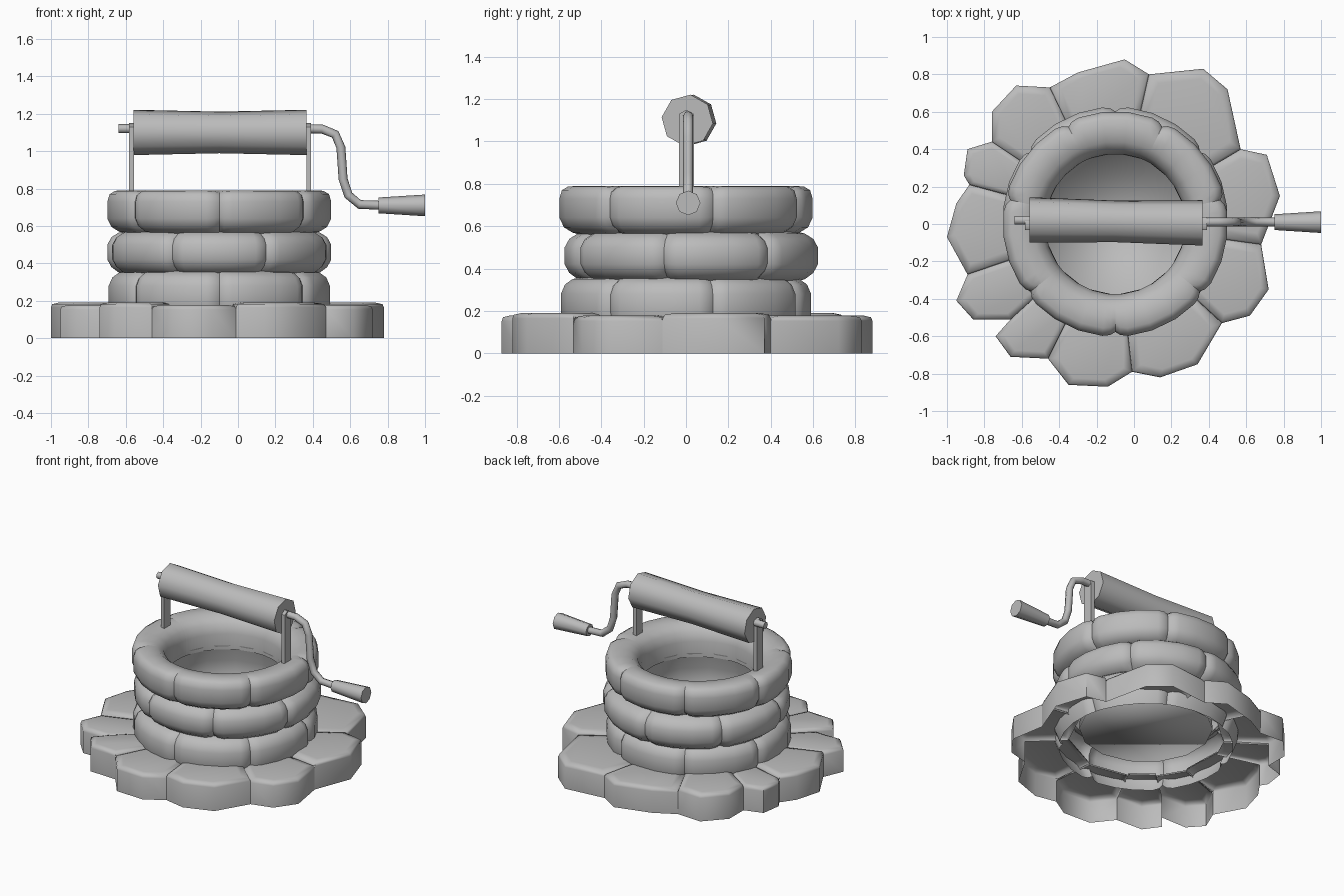
import bpy
import bmesh
import math
from mathutils import Vector

default = bpy.data.objects.get("Cube")
if default:
    bpy.data.objects.remove(default, do_unlink=True)

CX = -0.1  # the well shaft stands left of the crank

stone = bpy.data.materials.new("plain grey")
stone.use_nodes = True
GREY = (0.5, 0.5, 0.5, 1)
stone.diffuse_color = GREY
stone.node_tree.nodes["Principled BSDF"].inputs["Base Color"].default_value = GREY


def finish(name, bm, angle=60):
    """Turn a bmesh into a smooth shaded object."""
    bmesh.ops.remove_doubles(bm, verts=bm.verts, dist=0.0005)
    mesh = bpy.data.meshes.new(name)
    bm.to_mesh(mesh)
    bm.free()
    mesh.materials.append(stone)
    obj = bpy.data.objects.new(name, mesh)
    bpy.context.collection.objects.link(obj)
    bpy.ops.object.select_all(action='DESELECT')
    obj.select_set(True)
    bpy.context.view_layer.objects.active = obj
    bpy.ops.object.shade_smooth_by_angle(angle=math.radians(angle))
    return obj


def loft(bm, loops, closed=True, cap_start=False, cap_end=False):
    """Bridge successive rows of points with quads."""
    rows = [[bm.verts.new(p) for p in loop] for loop in loops]
    count = len(rows[0])
    for a, b in zip(rows, rows[1:]):
        for i in range(count if closed else count - 1):
            j = (i + 1) % count
            bm.faces.new((a[i], a[j], b[j], b[i]))
    if cap_start:
        bm.faces.new(rows[0])
    if cap_end:
        bm.faces.new(rows[-1])
    bmesh.ops.recalc_face_normals(bm, faces=bm.faces)


def tube(name, path, radii, sides=8, phase=0.0):
    """Capped tube along a path of x, y, z points, bending in the xz plane."""
    pts = [Vector(p) for p in path]
    loops = []
    for i, p in enumerate(pts):
        d = pts[min(i + 1, len(pts) - 1)] - pts[max(i - 1, 0)]
        normal = Vector((-d.z, 0, d.x)).normalized()
        loops.append([p + radii[i] * (math.sin(phase + math.tau * k / sides) * normal
                      + math.cos(phase + math.tau * k / sides) * Vector((0, 1, 0)))
                      for k in range(sides)])
    bm = bmesh.new()
    loft(bm, loops, cap_start=True, cap_end=True)
    return finish(name, bm)


# Paving: outer corners of each slab; neighbours share the notch between them
slabs = [
    [(.08, .80), (.37, .83), (.50, .72)],
    [(.57, .40), (.71, .37), (.78, .15)],
    [(.68, -.11), (.72, -.35), (.62, -.49)],
    [(.47, -.53), (.34, -.75), (.14, -.82)],
    [(-.01, -.79), (-.14, -.87), (-.35, -.86)],
    [(-.46, -.72), (-.66, -.71), (-.74, -.60)],
    [(-.66, -.51), (-.86, -.51), (-.95, -.41)],
    [(-.89, -.27), (-1, -.07), (-.95, .11)],
    [(-.88, .21), (-.91, .26), (-.89, .40)],
    [(-.76, .44), (-.76, .60), (-.63, .74)],
    [(-.45, .73), (-.30, .81), (-.05, .88)],
]


def toward_shaft(p, radius):
    d = Vector((p[0] - CX, p[1])).normalized() * radius
    return (CX + d.x, d.y)


for i, slab in enumerate(slabs):
    outer = slab + [slabs[(i + 1) % len(slabs)][0]]
    inner = [toward_shaft(outer[-1], 0.5), toward_shaft(outer[0], 0.5)]
    outline = [Vector(p) for p in outer + inner]
    centre = sum(outline, Vector((0, 0))) / len(outline)
    height = 0.19 if i % 2 else 0.178
    loops = []
    for z, scale in ((0, 1), (height - .025, 1), (height - .008, .965), (height, .78)):
        loops.append([(*(centre + (p - centre) * scale), z) for p in outline])
    bm = bmesh.new()
    loft(bm, loops, cap_end=True)
    # slabs are hollow underneath: only the outer walls reach the ground
    hidden = list(bm.faces)[len(outer) - 1:len(outline)]
    bmesh.ops.delete(bm, geom=hidden, context='FACES')
    finish(f"paving_slab_{i + 1}", bm)

# Shaft: three staggered courses of seven rounded stones
STONES = 7
STEP = math.tau / STONES


def course(name, profile, start, y_shift=0.0):
    axis = Vector((CX, y_shift))
    mid_z = sum(p[1] for p in profile) / len(profile)
    for n in range(STONES):
        loops = []
        for t, dent in ((0, .025), (.05, .008), (.13, 0), (.37, 0),
                        (.63, 0), (.87, 0), (.95, .008), (1, .025)):
            a = start + (n + t) * STEP
            loop = []
            for r, z in profile:
                # only the outer skin sinks in toward the joint
                if r > .52:
                    r -= dent
                    z += (mid_z - z) * dent * 4
                loop.append((CX + r * math.cos(a), y_shift + r * math.sin(a), z))
            loops.append(loop)
        bm = bmesh.new()
        loft(bm, loops, closed=False)
        # make the skin face outward from the shaft
        skin = max(bm.faces, key=lambda f: (f.calc_center_median().xy - axis).length)
        if skin.normal.xy.dot(skin.calc_center_median().xy - axis) < 0:
            bmesh.ops.reverse_faces(bm, faces=bm.faces)
        finish(f"{name}_stone_{n + 1}", bm)


FRONT = -math.pi / 2
course("lower_course", [(.50, .36), (.54, .35), (.575, .325), (.595, .28),
                        (.595, .18), (.56, .09)], FRONT)
course("middle_course", [(.50, .575), (.54, .565), (.58, .54), (.602, .50),
                         (.602, .42), (.58, .38), (.54, .35), (.50, .34)],
       FRONT + STEP / 2, 0.025)
course("top_course", [(.375, .57), (.375, .68), (.395, .74), (.44, .778), (.50, .79),
                      (.56, .788), (.59, .77), (.602, .73), (.602, .64),
                      (.58, .595), (.54, .57), (.50, .56)], FRONT)

# Smooth closed bowl lining the shaft
bm = bmesh.new()
bowl = []
for r, z in ((.38, .60), (.41, .48), (.43, .225)):
    bowl.append([(CX + r * math.cos(FRONT + k * STEP / 2),
                  r * math.sin(FRONT + k * STEP / 2), z) for k in range(2 * STONES)])
loft(bm, bowl, cap_end=True)
if max(bm.faces, key=lambda f: len(f.verts)).normal.z < 0:
    bmesh.ops.reverse_faces(bm, faces=bm.faces)
finish("shaft_lining", bm, 180)

# Two flat posts with peaked tops
for name, x in (("right_post", -.57), ("left_post", .378)):
    outline = [(-.033, .7), (.037, .7), (.037, 1.13), (.002, 1.15), (-.033, 1.13)]
    bm = bmesh.new()
    loft(bm, [[(x + side * .013, y, z) for y, z in outline] for side in (-1, 1)],
         cap_start=True, cap_end=True)
    finish(name, bm)

# Windlass: waisted roller, axle stub, crank and grip
tube("roller", [(-.56, .022, 1.10), (-.1, .014, 1.10), (.365, .006, 1.10)],
     [.122, .112, .122], phase=math.radians(-7))
tube("axle_stub", [(-.64, .02, 1.12), (-.55, .02, 1.12)], [.024, .024])
crank = [(.36, 1.12), (.45, 1.118), (.52, 1.09), (.55, 1.02), (.562, .85),
         (.59, .765), (.65, .715), (.77, .71)]
tube("crank", [(x, .01, z) for x, z in crank], [.024] * len(crank))
tube("crank_grip", [(.75, .01, .71), (1, .01, .71)], [.042, .058])
